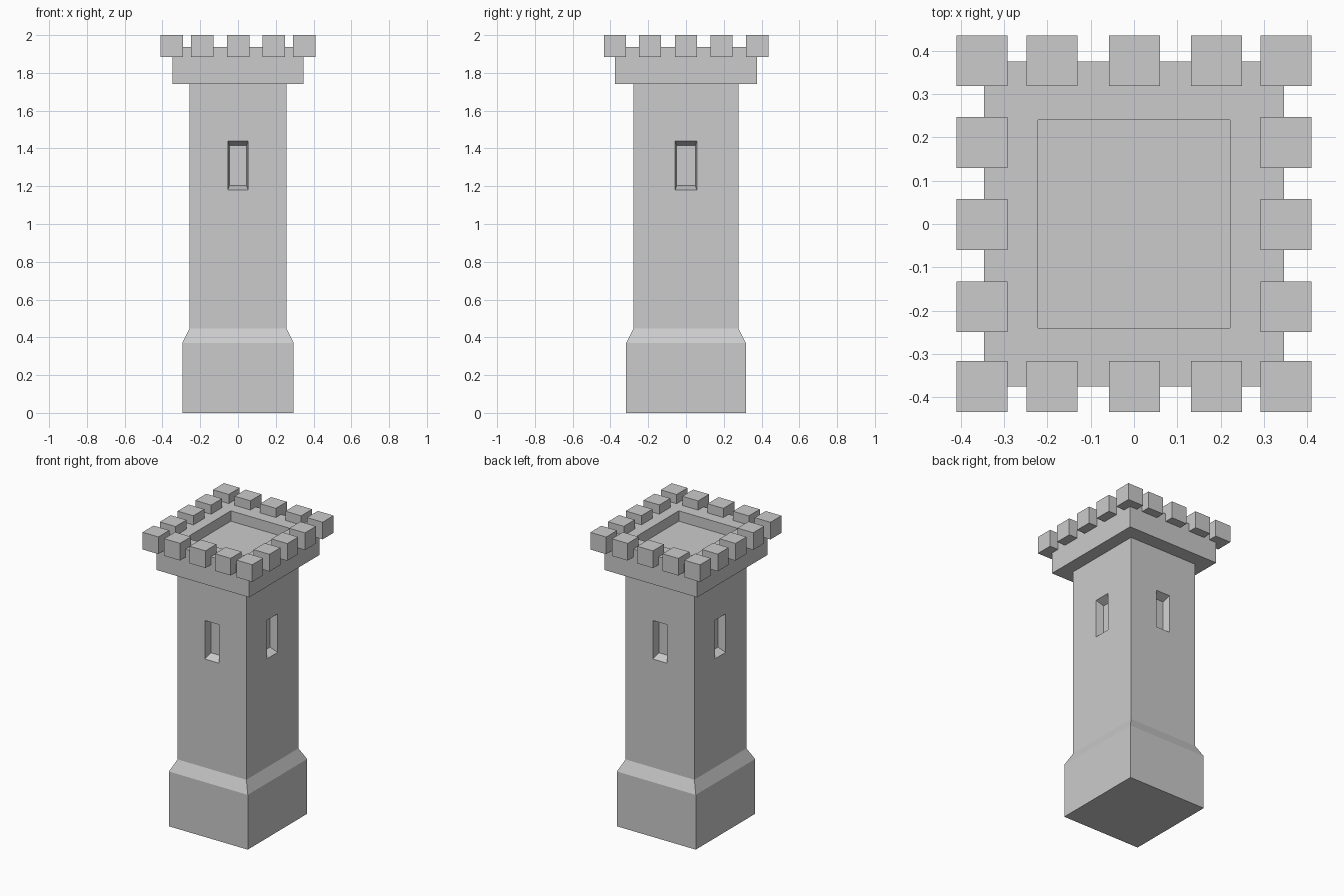
import bpy, bmesh
from mathutils import Vector

if "Cube" in bpy.data.objects:
    bpy.data.objects.remove(bpy.data.objects["Cube"])


def finish(bm, name):
    bmesh.ops.recalc_face_normals(bm, faces=bm.faces)
    mesh = bpy.data.meshes.new(name)
    bm.to_mesh(mesh)
    bm.free()
    obj = bpy.data.objects.new(name, mesh)
    bpy.context.collection.objects.link(obj)
    return obj


def inset_to_window(bm, face, normal, half_w, z0, z1, depth):
    """Inset a wall face and move the new inner loop to a window rectangle."""
    bmesh.ops.inset_individual(bm, faces=[face], thickness=0.005)
    side = Vector((-normal.y, normal.x, 0))
    mid = face.calc_center_median()
    for v in face.verts:
        across = half_w if (v.co - mid).dot(side) > 0 else -half_w
        z = z1 if v.co.z > mid.z else z0
        v.co = normal * (mid.dot(normal) - depth) + side * across + Vector((0, 0, z))


# Tower body: stacked rectangular rings (half x, half y, z), ending in the roof recess
rings = [
    (0.295, 0.317, 0.0), (0.295, 0.317, 0.37),      # plinth
    (0.257, 0.278, 0.447), (0.257, 0.278, 1.74),    # slope and shaft
    (0.346, 0.375, 1.74), (0.346, 0.375, 1.938),    # overhanging parapet
    (0.222, 0.24, 1.938), (0.222, 0.24, 1.868),     # recessed roof
]
bm = bmesh.new()
loops = [[bm.verts.new((sx * x, sy * y, z))
          for sx, sy in ((-1, -1), (1, -1), (1, 1), (-1, 1))] for x, y, z in rings]
walls = []
for i, (a, b) in enumerate(zip(loops, loops[1:])):
    for k in range(4):
        n = (k + 1) % 4
        f = bm.faces.new((a[k], a[n], b[n], b[k]))
        if i == 2:
            walls.append(f)
bm.faces.new(loops[0][::-1])
bm.faces.new(loops[-1])
bm.normal_update()

# Tapered window niche on each shaft wall
for wall in walls:
    normal = wall.normal.copy()
    half = 0.053 if abs(normal.y) > 0.5 else 0.057
    inset_to_window(bm, wall, normal, half, 1.18, 1.44, 0)
    inset_to_window(bm, wall, normal, half - 0.008, 1.204, 1.416, 0.053)
finish(bm, "tower_body")

# Battlements: blocks on the border of a 5 x 5 layout
xs = (-0.351, -0.189, 0.001, 0.19, 0.351)
ys = (-0.375, -0.191, -0.001, 0.188, 0.377)
z0, z1 = 1.884, 2.0
for i, x in enumerate(xs):
    for j, y in enumerate(ys):
        if i in (0, 4) or j in (0, 4):
            bm = bmesh.new()
            bmesh.ops.create_cube(bm, size=1)
            bmesh.ops.scale(bm, vec=(0.118, 0.117, z1 - z0), verts=bm.verts)
            block = finish(bm, f"battlement_{i}_{j}")
            block.location = (x, y, (z0 + z1) / 2)
